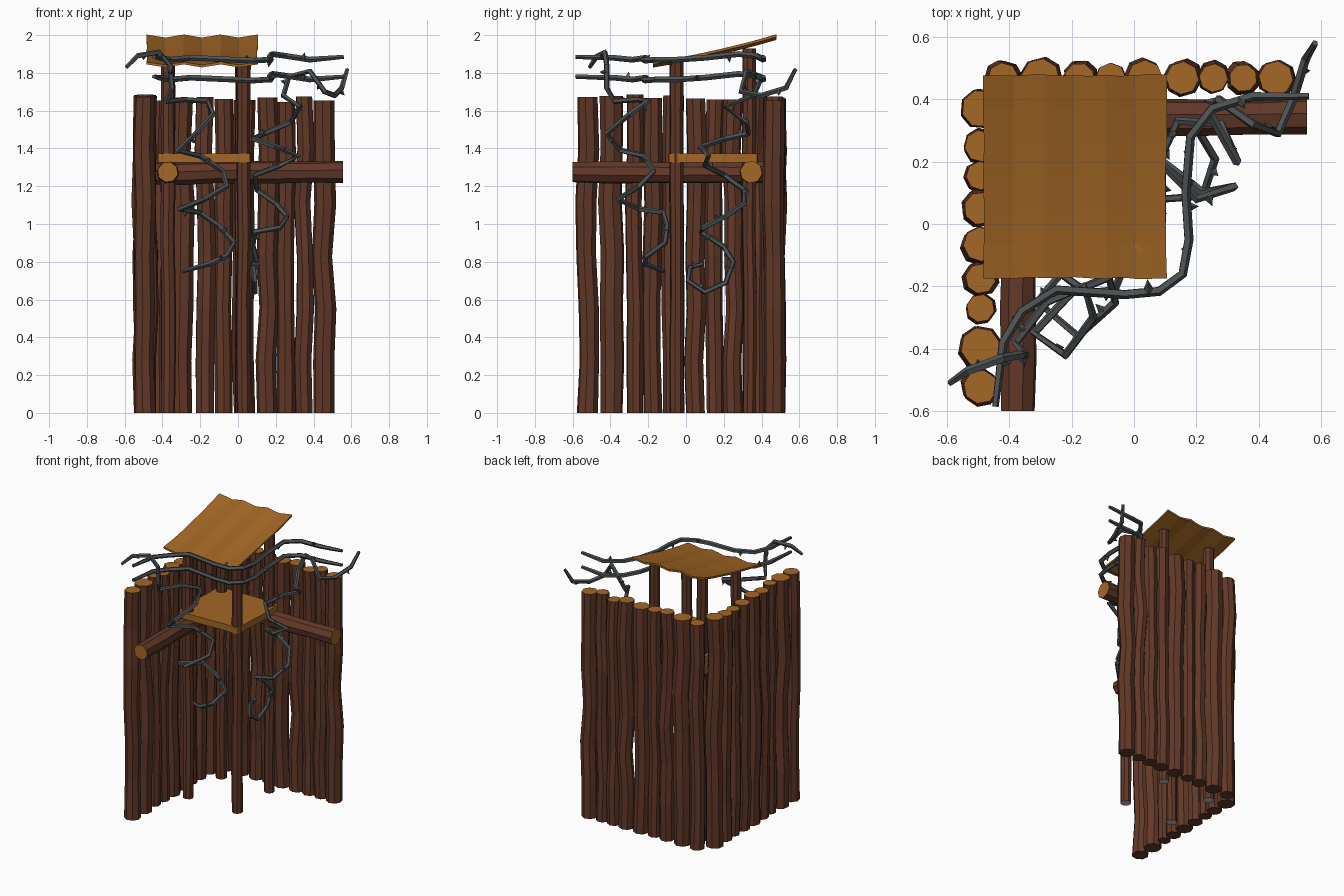
import bpy
import bmesh
import math
import random
from mathutils import Vector, Matrix

random.seed(7)
cube = bpy.data.objects.get("Cube")
if cube:
    bpy.data.objects.remove(cube, do_unlink=True)


def material(name, r, g, b):
    mat = bpy.data.materials.new(name)
    mat.use_nodes = True
    mat.diffuse_color = (r, g, b, 1)
    shader = next(n for n in mat.node_tree.nodes if n.type == 'BSDF_PRINCIPLED')
    shader.inputs["Base Color"].default_value = (r, g, b, 1)
    return mat


BARK = material("dark bark", .122, .04, .021)
WOOD = material("cut wood", .37, .135, .019)
VINE = material("dull grey vine", .075, .085, .088)
PALE = material("pale grey", .5, .5, .5)


def finish(bm, name, mats):
    bmesh.ops.recalc_face_normals(bm, faces=bm.faces)
    mesh = bpy.data.meshes.new(name)
    bm.to_mesh(mesh)
    bm.free()
    for mat in mats:
        mesh.materials.append(mat)
    obj = bpy.data.objects.new(name, mesh)
    bpy.context.collection.objects.link(obj)
    return obj


def sweep(bm, points, radii, sides, turn=0.0):
    """Tube through the points; side faces use slot 0, start cap 1, end cap 2."""
    points = [Vector(p) for p in points]
    last = len(points) - 1
    rings, frame, old = [], None, None
    for i, p in enumerate(points):
        tangent = (points[min(i + 1, last)] - points[max(i - 1, 0)]).normalized()
        if frame is None:
            frame = tangent.to_track_quat('Z', 'Y')
        else:
            frame = old.rotation_difference(tangent) @ frame
        old = tangent
        ring = []
        for k in range(sides):
            a = math.tau * k / sides + turn
            offset = frame @ Vector((math.cos(a), math.sin(a), 0))
            ring.append(bm.verts.new(p + offset * radii[i]))
        rings.append(ring)
    for low, high in zip(rings, rings[1:]):
        for k in range(sides):
            n = (k + 1) % sides
            bm.faces.new((low[k], low[n], high[n], high[k]))
    bm.faces.new(rings[0][::-1]).material_index = 1
    bm.faces.new(rings[-1]).material_index = 2


def log(name, start, end, radius, wobble, start_mat, steps=6):
    """Slightly crooked eight-sided log with flat cut ends."""
    start, end = Vector(start), Vector(end)
    axis = (end - start).normalized()
    points, radii = [], []
    for i in range(steps + 1):
        p = start.lerp(end, i / steps)
        shift = Vector([random.uniform(-wobble, wobble) for _ in range(3)])
        shift -= axis * shift.dot(axis)
        if i in (0, steps):
            shift *= 0
        points.append(p + shift)
        radii.append(radius * random.uniform(.93, 1.03))
    bm = bmesh.new()
    sweep(bm, points, radii, 8, random.uniform(0, .7))
    for v in bm.verts[:8] + bm.verts[-8:]:
        # Square off both ends
        target = start if (v.co - start).length < (v.co - end).length else end
        v.co -= axis * (v.co - target).dot(axis)
    return finish(bm, name, [BARK, start_mat, WOOD])


# Palisade walls: (position along the wall, radius)
back_wall = [(-.42, .052), (-.3, .062), (-.175, .052), (-.075, .048), (.035, .06),
             (.155, .055), (.255, .048), (.35, .047), (.455, .058)]
side_wall = [(.37, .06), (.25, .051), (.155, .047), (.05, .055), (-.065, .058),
             (-.175, .052), (-.27, .046), (-.395, .064), (-.522, .056)]
for i, (x, r) in enumerate(back_wall):
    top = random.uniform(1.645, 1.675)
    log(f"back_wall_log_{i + 1}", (x, .468, 0), (x, .468, top), r, .011, BARK)
for i, (y, r) in enumerate(side_wall):
    top = random.uniform(1.655, 1.69)
    log(f"side_wall_log_{i + 1}", (-.492, y, 0), (-.492, y, top), r, .011, BARK)

# Lookout posts and the two beams
for name, x, y, top in (("front_post", .03, -.05, 1.86), ("front_right_post", -.37, -.05, 1.85),
                        ("back_post", .02, .335, 1.93), ("back_right_post", -.37, .335, 1.93)):
    log(name, (x, y, 0), (x, y, top), .038, .004, PALE)
log("back_beam", (-.46, .345, 1.27), (.555, .345, 1.275), .06, .005, WOOD)
log("side_beam", (-.372, .42, 1.275), (-.372, -.6, 1.275), .058, .004, WOOD)


def sheet(name, x0, x1, y0, y1, nx, ny, height, thickness, ragged):
    """Grid board whose underside follows a height function."""
    bm = bmesh.new()
    bmesh.ops.create_grid(bm, x_segments=nx, y_segments=ny, size=.5)
    for v in bm.verts:
        u, w = v.co.x + .5, v.co.y + .5
        v.co = (x0 + (x1 - x0) * u, y0 + (y1 - y0) * w, height(u, w))
        if min(u, w, 1 - u, 1 - w) < .01:
            v.co.x += random.uniform(-ragged, ragged)
            v.co.y += random.uniform(-ragged, ragged)
    solid = bmesh.ops.extrude_face_region(bm, geom=bm.faces[:])
    for v in solid["geom"]:
        if isinstance(v, bmesh.types.BMVert):
            v.co.z += thickness
    return finish(bm, name, [WOOD])


# Lookout floor and the wavy sloping roof
sheet("lookout_floor", -.42, .067, -.09, .383, 4, 4, lambda u, w: 1.325, .048, .006)
sheet("wavy_roof", -.483, .103, -.173, .477, 12, 6,
      lambda u, w: 1.837 + .1 * w + .045 * w * w + .008 * math.cos(math.tau * 3 * u),
      .013, .003)


def vine(name, points, radius, thorn_gap):
    """Grey vine with tapered tips and small thorns."""
    bm = bmesh.new()
    radii = [radius] * len(points)
    radii[0] = radii[-1] = radius * .7
    sweep(bm, points, radii, 5)
    for f in bm.faces:
        f.material_index = 0
    for i in range(1, len(points) - 1, thorn_gap):
        a, b = Vector(points[i]), Vector(points[i + 1])
        side = (b - a).orthogonal().normalized()
        side.rotate(Matrix.Rotation(random.uniform(0, math.tau), 3, b - a))
        spot = Matrix.Translation(a.lerp(b, .3) + side * radius * 1.5)
        bmesh.ops.create_cone(bm, cap_ends=True, segments=4, radius1=radius * 1.1,
                              radius2=0, depth=radius * 2.2,
                              matrix=spot @ side.to_track_quat('Z', 'Y').to_matrix().to_4x4())
    return finish(bm, name, [VINE])


# Two long vines strung across the open corner
strand = [(.56, .41, 1.885), (.38, .41, 1.87), (.25, .37, 1.89), (.18, .28, 1.9),
          (.165, .1, 1.88), (.175, -.05, 1.87), (.155, -.16, 1.87), (.08, -.215, 1.865),
          (-.03, -.225, 1.87), (-.25, -.21, 1.88), (-.36, -.28, 1.87),
          (-.42, -.38, 1.88), (-.445, -.585, 1.885)]
vine("upper_strung_vine", strand, .016, 2)
vine("lower_strung_vine", [(x, y, z - .105) for x, y, z in strand], .016, 3)

# Two vines that curl over the walls and hang in loops
vine("front_hanging_vine", [
    (-.59, -.51, 1.83), (-.53, -.47, 1.89), (-.42, -.43, 1.91), (-.36, -.42, 1.84),
    (-.35, -.42, 1.72), (-.38, -.38, 1.65), (-.28, -.25, 1.66), (-.16, -.2, 1.65),
    (-.13, -.3, 1.58), (-.22, -.42, 1.48), (-.32, -.35, 1.39), (-.2, -.22, 1.36),
    (-.08, -.17, 1.28), (-.06, -.25, 1.2), (-.18, -.36, 1.13), (-.31, -.25, 1.08),
    (-.2, -.12, 1.06), (-.1, -.1, .99), (-.02, -.11, .9), (-.06, -.21, .83),
    (-.15, -.22, .79), (-.29, -.12, .75)], .015, 2)
vine("side_hanging_vine", [
    (.58, .58, 1.82), (.55, .53, 1.72), (.51, .4, 1.68), (.46, .29, 1.7),
    (.38, .32, 1.81), (.27, .4, 1.78), (.24, .36, 1.68), (.33, .2, 1.62),
    (.28, .32, 1.54), (.14, .33, 1.48), (.08, .2, 1.45), (.2, .08, 1.41),
    (.32, .12, 1.36), (.22, .1, 1.31), (.09, .2, 1.26), (.1, .31, 1.18),
    (.2, .31, 1.11), (.26, .21, 1.04), (.22, .09, .98), (.09, .08, .96),
    (.08, .2, .88), (.1, .25, .8), (.09, .21, .69), (.09, .1, .64),
    (.09, .01, .7), (.08, .02, .77), (.08, .09, .79)], .015, 2)
